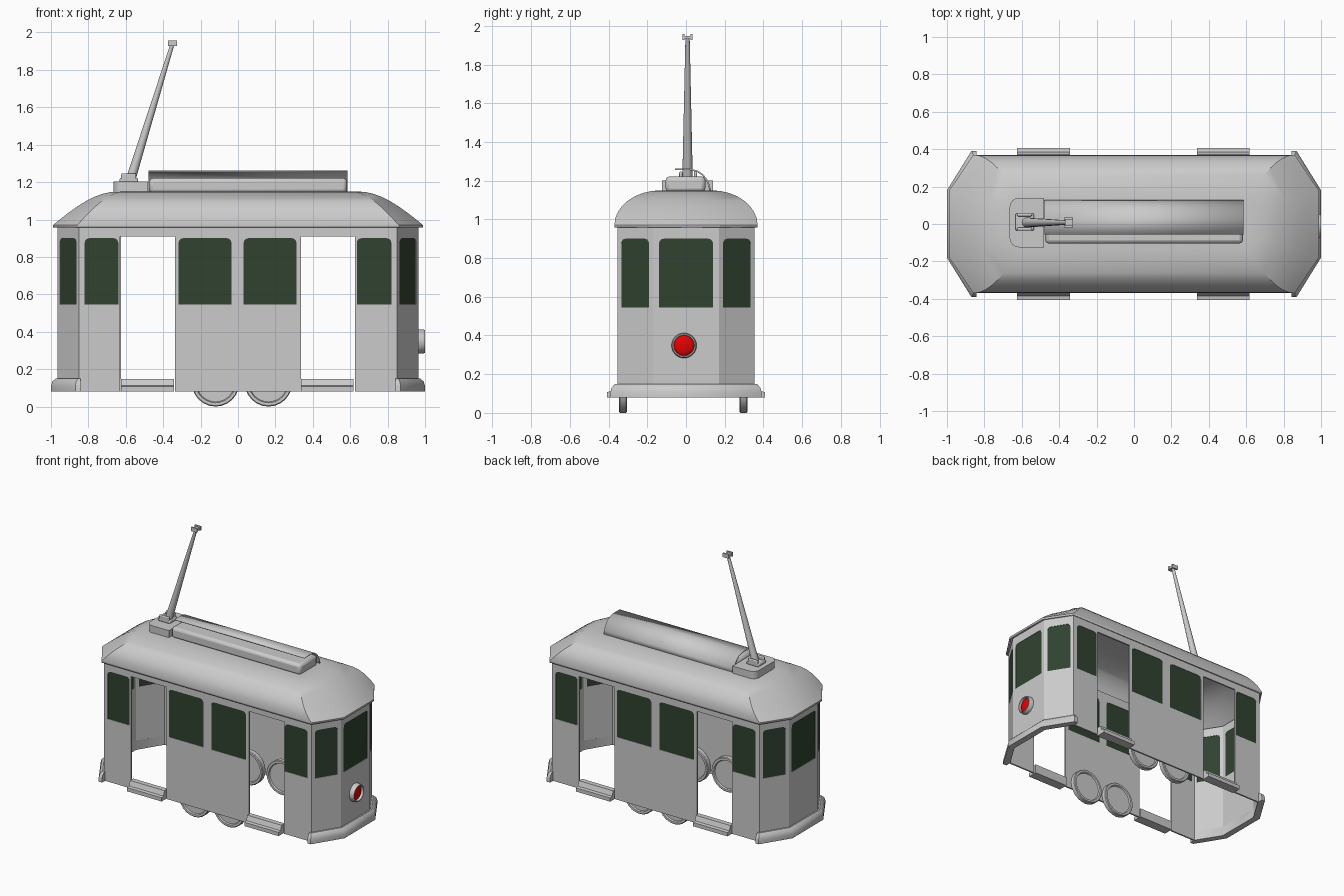
import bpy, bmesh, math
from mathutils import Matrix, Vector

if "Cube" in bpy.data.objects:
    bpy.data.objects.remove(bpy.data.objects["Cube"])


def material(name, col):
    m = bpy.data.materials.new(name)
    m.diffuse_color = (*col, 1)
    m.use_nodes = True
    m.node_tree.nodes["Principled BSDF"].inputs["Base Color"].default_value = m.diffuse_color
    return m


GLASS = material("dark_green_glass", (0.03, 0.055, 0.03))
RED = material("red_lens", (0.8, 0.0, 0.0))


def add(name, mesh, mat=None, angle=35):
    ob = bpy.data.objects.new(name, mesh)
    bpy.context.collection.objects.link(ob)
    for p in mesh.polygons:
        p.use_smooth = True
    mesh.set_sharp_from_angle(angle=math.radians(angle))
    if mat:
        mesh.materials.clear()
        mesh.materials.append(mat)
    return ob


def loft(name, rings, closed=True, caps=(True, True), mat=None, angle=35):
    """Skin a list of equal-length rings of points."""
    bm = bmesh.new()
    rows = [[bm.verts.new(p) for p in r] for r in rings]
    n = len(rows[0])
    for a, b in zip(rows, rows[1:]):
        for i in range(n if closed else n - 1):
            j = (i + 1) % n
            bm.faces.new((a[i], a[j], b[j], b[i]))
    if caps[0]:
        bm.faces.new(rows[0][::-1])
    if caps[1]:
        bm.faces.new(rows[-1])
    bmesh.ops.recalc_face_normals(bm, faces=bm.faces)
    me = bpy.data.meshes.new(name)
    bm.to_mesh(me)
    bm.free()
    return add(name, me, mat, angle)


def lathe(name, profile, centre, axis, segs=24, mat=None):
    """Revolve (radius, offset) pairs around the x or y axis."""
    rings = []
    for r, d in profile:
        ring = []
        for k in range(segs):
            a = 2 * math.pi * k / segs
            c, s = r * math.cos(a), r * math.sin(a)
            ring.append(Vector(centre) + Vector((d, c, s) if axis == 'X' else (c, d, s)))
        rings.append(ring)
    return loft(name, rings, mat=mat)


def box(name, x0, x1, y0, y1, z0, z1, bevel=0.006):
    ring = [(x0, y0), (x1, y0), (x1, y1), (x0, y1)]
    ob = loft(name, [[(x, y, z) for x, y in ring] for z in (z0, z1)])
    if bevel:
        m = ob.modifiers.new("bevel", 'BEVEL')
        m.width, m.segments = bevel, 2
    return ob


def panel(name, outlines, matrix, half_thick, mat=None):
    """Flat sheet from a filled 2D curve; further outlines become holes."""
    cu = bpy.data.curves.new(name, 'CURVE')
    cu.dimensions, cu.fill_mode, cu.extrude = '2D', 'BOTH', half_thick
    for pts in outlines:
        sp = cu.splines.new('POLY')
        sp.points.add(len(pts) - 1)
        for p, (u, v) in zip(sp.points, pts):
            p.co = (u, v, 0, 1)
        sp.use_cyclic_u = True
    tmp = bpy.data.objects.new(name + "_curve", cu)
    bpy.context.collection.objects.link(tmp)
    bpy.context.view_layer.update()
    me = bpy.data.meshes.new_from_object(tmp.evaluated_get(bpy.context.evaluated_depsgraph_get()))
    bpy.data.objects.remove(tmp)
    me.transform(matrix)
    return add(name, me, mat)


def window(u0, u1, z0=0.545, z1=0.9, r=0.025):
    pts = [(u0, z0), (u1, z0)]
    for cx, start in ((u1 - r, 0), (u0 + r, 90)):
        for k in range(4):
            a = math.radians(start + 30 * k)
            pts.append((cx + r * math.cos(a), z1 - r + r * math.sin(a)))
    return pts


# Body walls: eight panels around the plan, each with its windows
B, T, DOOR = 0.08, 0.965, 0.91
plan = [(-.85, -.355), (.85, -.355), (.965, -.17), (.965, .17),
        (.85, .355), (-.85, .355), (-.965, .17), (-.965, -.17)]
for i, p in enumerate(plan):
    a, b = Vector((*p, 0)), Vector((*plan[(i + 1) % 8], 0))
    u = (b - a).normalized()
    n = u.cross(Vector((0, 0, 1)))
    h = (b - a).length / 2

    def place(depth):
        m = Matrix((u, Vector((0, 0, 1)), n)).transposed().to_4x4()
        m.translation = (a + b) / 2 - n * depth
        return m

    if i % 4 == 0:      # long side with two door openings
        kind = "side"
        outer = [(-h, B), (-.63, B), (-.63, DOOR), (-.337, DOOR), (-.337, B), (.337, B),
                 (.337, DOOR), (.625, DOOR), (.625, B), (h, B), (h, T), (-h, T)]
        wins = [window(-.82, -.64), window(-.318, -.035), window(.03, .313), window(.635, .82)]
    else:
        kind = "end" if i in (2, 6) else "corner"
        outer = [(-h, B), (h, B), (h, T), (-h, T)]
        w = 0.14 if kind == "end" else h * 0.77
        wins = [window(-w, w)]
    panel(f"{kind}_wall_{i}", [outer] + wins, place(.006), .006)
    for k, w in enumerate(wins):
        panel(f"{kind}_window_{i}_{k}", [w], place(.006), .003, GLASS)

# Roof: eight-sided dome with a small eave lip
def octagon(hx, sx, hy, ny, z):
    q = [(sx, -hy), (hx, -ny), (hx, ny), (sx, hy)]
    return [(x, y, z) for x, y in q + [(-x, -y) for x, y in q]]


rings = [octagon(.99, .86, .37, .176, .957)]
for k in range(9):
    s = k / 8
    t = s * math.pi / 2
    rings.append(octagon(.99 - .35 * s, .86 - .26 * s, .13 + .24 * math.cos(t),
                         .176 - .11 * s, .97 + .18 * math.sin(t)))
roof = loft("roof", rings, caps=(False, True), angle=28)
sol = roof.modifiers.new("thickness", 'SOLIDIFY')
sol.thickness, sol.offset = 0.012, -1

# Bumpers wrapped round both ends
bump = [(-.012, .08), (.035, .08), (.035, .11), (.028, .133), (.01, .15), (-.012, .15)]
for sx, side in ((1, "right"), (-1, "left")):
    rings = []
    for px, py, mx, my in ((.842, .355, 0, 1), (.85, .355, .556, 1), (.965, .17, 1, .286),
                           (.965, -.17, 1, -.286), (.85, -.355, .556, -1), (.842, -.355, 0, -1)):
        rings.append([(sx * (px + d * mx), py + d * my, z) for d, z in bump])
    loft(f"bumper_{side}", rings)

# Door steps
step = [(.335, .08), (.407, .08), (.407, .108), (.385, .112), (.372, .147), (.335, .147)]
for x0, x1 in ((-.625, -.342), (.337, .618)):
    for sy in (1, -1):
        loft("door_step", [[(x, sy * y, z) for y, z in step] for x in (x0, x1)])

# Wheels with recessed faces
tyre = [(.102, .01), (.107, .02), (.122, .02), (.127, .015),
        (.127, -.015), (.122, -.02), (.107, -.02), (.102, -.01)]
for x in (-.12, .163):
    for y in (-.325, .297):
        lathe("wheel", tyre, (x, y, .127), 'Y')

# Headlamp on the right end
lathe("headlamp_ring", [(.065, .955), (.065, .99), (.06, 1.0), (.054, 1.0), (.052, .98)],
      (0, -.01, .348), 'X')
lathe("headlamp_lens", [(.053, .979), (.05, .983), (.035, .989), (.015, .992)],
      (0, -.01, .348), 'X', mat=RED)

# Roof vent: low box with a curved half cover above it
box("vent_box", -.475, .583, -.105, .1, 1.14, 1.222, 0.02)
cover = [(-.057, 1.262), (.02, 1.262), (.06, 1.252), (.09, 1.232),
         (.112, 1.203), (.123, 1.175), (.13, 1.145)]
vent = loft("vent_cover", [[(x, y, z) for y, z in cover] for x in (-.478, .585)],
            closed=False, caps=(False, False))
sol = vent.modifiers.new("thickness", 'SOLIDIFY')
sol.thickness, sol.offset = 0.008, -1

# Pole base with rounded outer corners
base = [(-.48, -.125), (-.48, .14)]
for cy, start in ((.09, 90), (-.075, 180)):
    for k in range(5):
        a = math.radians(start + 22.5 * k)
        base.append((-.615 + .05 * math.cos(a), cy + .05 * math.sin(a)))
loft("pole_base", [[(x, y, z) for x, y in base] for z in (1.14, 1.202)])
box("pole_block", -.633, -.535, -.035, .057, 1.2, 1.222)
for y in (-.035, .041):
    box("pole_bracket", -.625, -.545, y, y + .016, 1.2, 1.247)

# Trolley pole and contact head
pole = []
for x, z, r in ((-.575, 1.21, .027), (-.35, 1.94, .011)):
    pole.append([(x + r * math.cos(k * math.pi / 6), .008 + r * math.sin(k * math.pi / 6), z)
                 for k in range(12)])
loft("trolley_pole", pole)
box("contact_head", -.37, -.327, -.018, .034, 1.933, 1.948, 0)
for y in (-.018, .024):
    box("contact_cheek", -.373, -.325, y, y + .01, 1.928, 1.958, 0)
